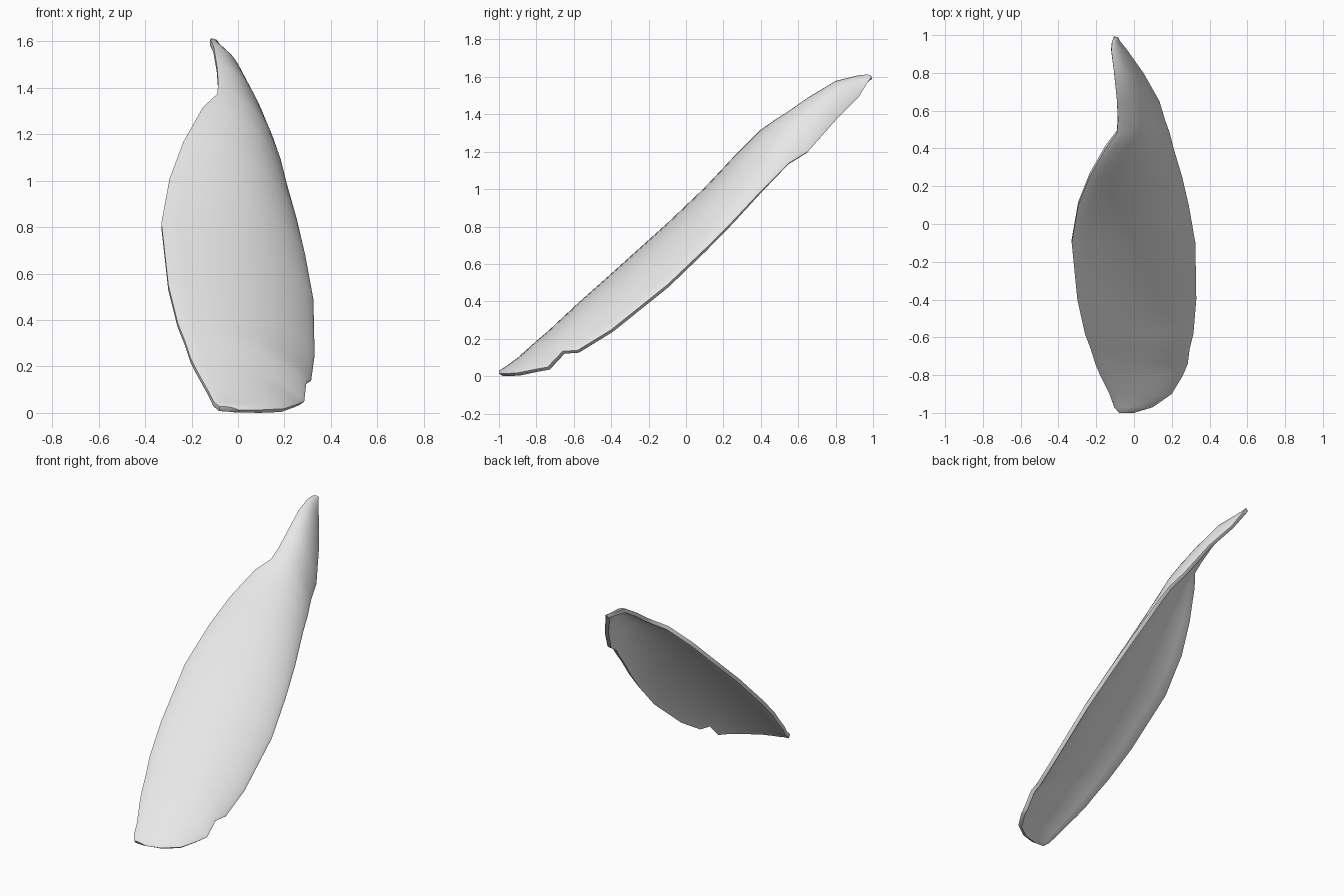
import bpy
import bmesh

cube = bpy.data.objects.get("Cube")
if cube:
    bpy.data.objects.remove(cube, do_unlink=True)

COLUMNS = 14
THICKNESS = 0.025

# Cross-section stations: y, then x and z of the high edge, then x and z of the low edge
STATIONS = [
    (-1, -.08, .04, 0, .025),
    (-.97, -.105, .06, .1, .025),
    (-.9, -.13, .11, .2, .03),
    (-.8, -.18, .2, .26, .05),
    (-.74, -.205, .25, .285, .06),
    (-.66, -.23, .325, .295, .145),
    (-.58, -.26, .4, .315, .15),
    (-.4, -.3, .56, .33, .26),
    (-.1, -.33, .83, .325, .5),
    (.1, -.295, 1.02, .29, .69),
    (.25, -.235, 1.18, .255, .84),
    (.4, -.15, 1.33, .21, 1),
    (.48, -.09, 1.385, .19, 1.08),
    (.55, -.085, 1.43, .165, 1.15),
    (.65, -.09, 1.5, .135, 1.21),
    (.8, -.105, 1.59, .05, 1.38),
    (.92, -.12, 1.62, -.035, 1.5),
    (.97, -.115, 1.625, -.075, 1.58),
    (.99, -.1, 1.62, -.085, 1.61),
]


def make_material(name, rgb):
    material = bpy.data.materials.new(name)
    material.use_nodes = True
    color = (*rgb, 1)
    material.diffuse_color = color
    material.node_tree.nodes["Principled BSDF"].inputs["Base Color"].default_value = color
    return material


def arch_point(station, t):
    """Point across the shell: level at the high edge, rolling down at the low edge."""
    y, high_x, high_z, low_x, low_z = station
    across = 1 - (1 - t) ** 1.6          # crowd columns toward the rolled edge
    height = (1 - across ** 2.3) ** 0.85
    return (high_x + (low_x - high_x) * across, y, low_z + (high_z - low_z) * height)


def apply_modifier(obj, name, kind, **settings):
    modifier = obj.modifiers.new(name, kind)
    for key, value in settings.items():
        setattr(modifier, key, value)
    bpy.ops.object.modifier_apply(modifier=name)


# Curved leaf-shaped skin lofted through the stations
bm = bmesh.new()
rows = [[bm.verts.new(arch_point(station, j / COLUMNS)) for j in range(COLUMNS + 1)]
        for station in STATIONS]
for lower, upper in zip(rows, rows[1:]):
    for j in range(COLUMNS):
        bm.faces.new((lower[j], lower[j + 1], upper[j + 1], upper[j]))
mesh = bpy.data.meshes.new("curved_shell")
bm.to_mesh(mesh)
bm.free()

shell = bpy.data.objects.new("curved_shell", mesh)
bpy.context.collection.objects.link(shell)
mesh.materials.append(make_material("light grey", (.8, .8, .8)))
bpy.ops.object.select_all(action="DESELECT")
shell.select_set(True)
bpy.context.view_layer.objects.active = shell

# Thickness with a softened rim
apply_modifier(shell, "Thickness", "SOLIDIFY", thickness=THICKNESS, offset=-1)
apply_modifier(shell, "Soft rim", "BEVEL", width=THICKNESS * 0.25, segments=2,
               limit_method="ANGLE", angle_limit=1)
bpy.ops.object.shade_smooth_by_angle(angle=0.8)

# Rest the lowest point on the ground
lowest = min(v.co.z for v in mesh.vertices)
for v in mesh.vertices:
    v.co.z -= lowest
